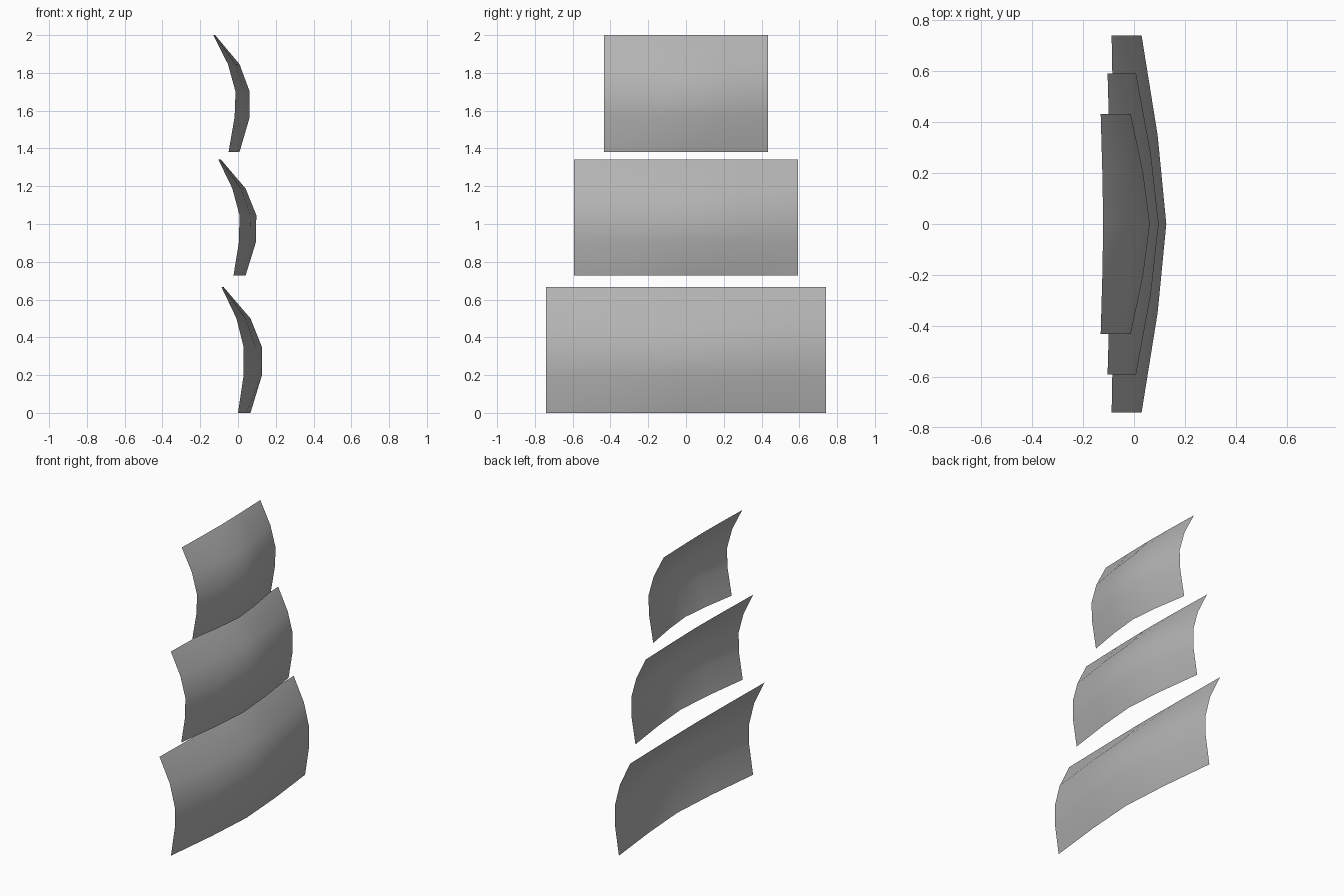
import bpy
import bmesh

cube = bpy.data.objects.get("Cube")
if cube:
    bpy.data.objects.remove(cube, do_unlink=True)

# One plain grey for every panel
grey = bpy.data.materials.new("plain_grey")
grey.use_nodes = True
colour = (0.45, 0.45, 0.45, 1.0)
grey.diffuse_color = colour
grey.node_tree.nodes["Principled BSDF"].inputs["Base Color"].default_value = colour

# Columns across half the width: (fraction of half width, share of the bulge)
HALF = [(1.0, 0.0), (0.47, 0.65)]
COLUMNS = [(-u, w) for u, w in HALF] + [(0.0, 1.0)] + [(u, w) for u, w in reversed(HALF)]


def curved_panel(name, half_width, profile):
    """Sheet bowed both ways; profile rows are (z, x at side edge, x at middle)."""
    bm = bmesh.new()
    rows = [[bm.verts.new((edge + (mid - edge) * w, u * half_width, z))
             for u, w in COLUMNS] for z, edge, mid in profile]
    for low, high in zip(rows, rows[1:]):
        for i in range(len(COLUMNS) - 1):
            bm.faces.new((low[i], low[i + 1], high[i + 1], high[i]))
    for face in bm.faces:
        face.smooth = True
    mesh = bpy.data.meshes.new(name)
    bm.to_mesh(mesh)
    bm.free()
    mesh.materials.append(grey)
    panel = bpy.data.objects.new(name, mesh)
    bpy.context.collection.objects.link(panel)
    return panel


# Three stacked panels, narrowing upward
curved_panel("lower_panel", 0.74, [
    (0.0, 0.0, 0.066), (0.2, 0.03, 0.127), (0.347, 0.03, 0.127),
    (0.5, -0.008, 0.066), (0.667, -0.088, -0.077)])
curved_panel("middle_panel", 0.592, [
    (0.727, -0.024, 0.04), (0.905, 0.005, 0.095), (1.047, 0.008, 0.097),
    (1.188, -0.03, 0.04), (1.341, -0.104, -0.09)])
curved_panel("upper_panel", 0.433, [
    (1.381, -0.05, 0.008), (1.566, -0.018, 0.062), (1.7, -0.013, 0.062),
    (1.846, -0.053, 0.008), (2.0, -0.131, -0.121)])
